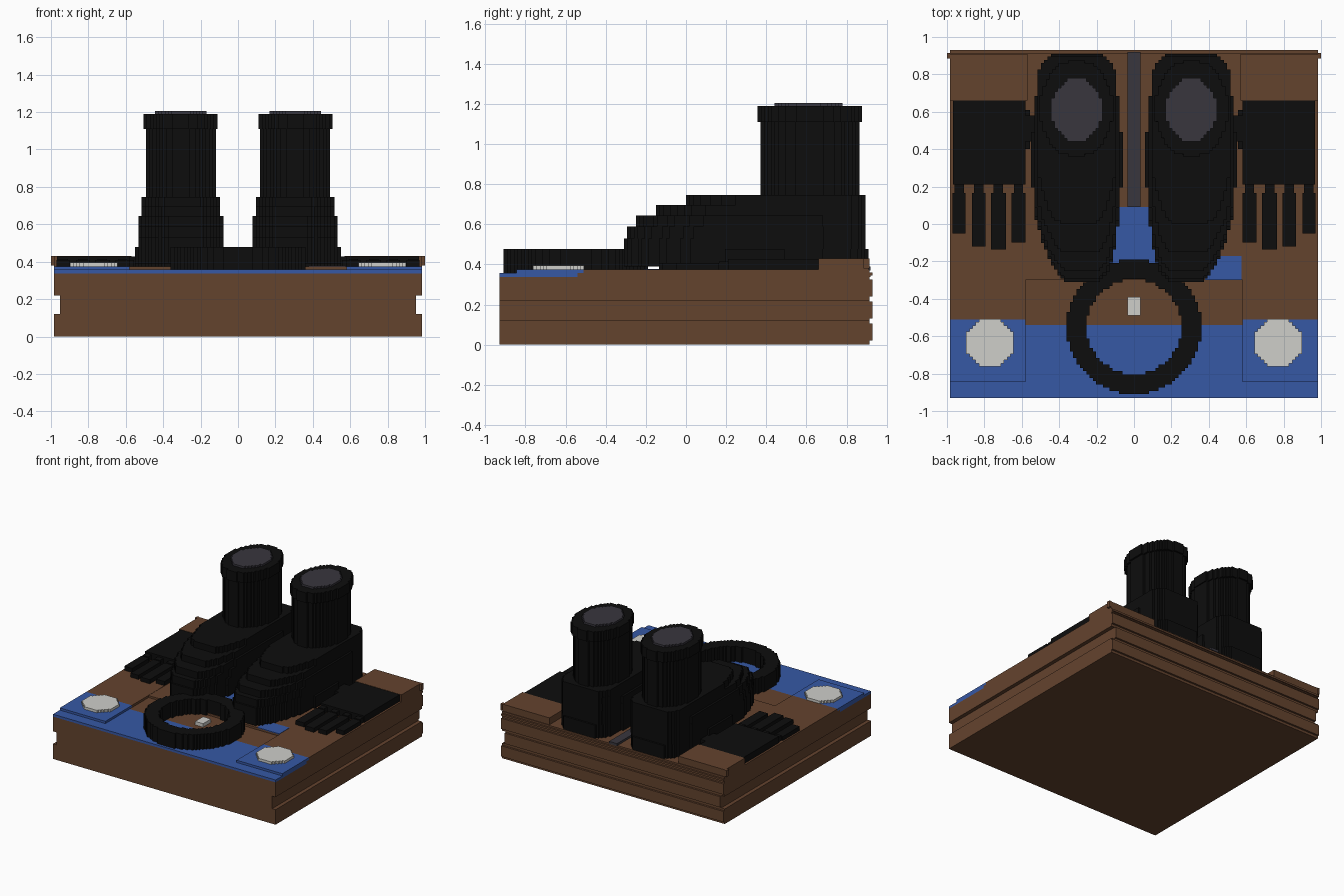
import bpy, bmesh, math

if "Cube" in bpy.data.objects:
    bpy.data.objects.remove(bpy.data.objects["Cube"])

CELL = 0.0175


def material(name, rgb):
    m = bpy.data.materials.new(name)
    m.diffuse_color = (*rgb, 1)
    m.use_nodes = True
    m.node_tree.nodes["Principled BSDF"].inputs["Base Color"].default_value = m.diffuse_color
    return m


BROWN = material("wood brown", (0.127, 0.056, 0.027))
BLUE = material("cloth blue", (0.037, 0.098, 0.376))
BLACK = material("leather black", (0.004, 0.004, 0.004))
GREY = material("dark grey", (0.040, 0.037, 0.048))
WHITE = material("pale silver", (0.62, 0.62, 0.59))


def finish(name, bm, mat):
    bmesh.ops.recalc_face_normals(bm, faces=bm.faces)
    me = bpy.data.meshes.new(name)
    bm.to_mesh(me)
    bm.free()
    me.materials.append(mat)
    ob = bpy.data.objects.new(name, me)
    bpy.context.collection.objects.link(ob)
    return ob


def box(name, x0, x1, y0, y1, z0, z1, mat):
    bm = bmesh.new()
    bmesh.ops.create_cube(bm, size=1)
    for v in bm.verts:
        v.co = ((x0 + x1) / 2 + v.co.x * (x1 - x0),
                (y0 + y1) / 2 + v.co.y * (y1 - y0),
                (z0 + z1) / 2 + v.co.z * (z1 - z0))
    return finish(name, bm, mat)


def stepped(name, inside, x0, x1, y0, y1, z0, z1, mat, side=1):
    """Slab made of the square cells whose centre passes inside(x, y)."""
    bm = bmesh.new()
    nx, ny = round((x1 - x0) / CELL), round((y1 - y0) / CELL)
    dx, dy = (x1 - x0) / nx, (y1 - y0) / ny
    verts = {}

    def vert(i, j):
        if (i, j) not in verts:
            verts[i, j] = bm.verts.new((side * (x0 + i * dx), y0 + j * dy, z0))
        return verts[i, j]

    for i in range(nx):
        for j in range(ny):
            if inside(x0 + (i + 0.5) * dx, y0 + (j + 0.5) * dy):
                bm.faces.new([vert(i, j), vert(i + 1, j),
                              vert(i + 1, j + 1), vert(i, j + 1)])
    r = bmesh.ops.extrude_face_region(bm, geom=bm.faces[:], use_keep_orig=True)
    for g in r["geom"]:
        if isinstance(g, bmesh.types.BMVert):
            g.co.z = z1
    return finish(name, bm, mat)


def ellipse(name, cx, cy, rx, ry, z0, z1, mat, side=1, hole=0):
    def inside(x, y):
        d = math.hypot((x - cx) / rx, (y - cy) / ry)
        return hole < d < 1
    return stepped(name, inside, cx - rx, cx + rx, cy - ry, cy + ry, z0, z1, mat, side)


# Boot plan: half width along y
PLAN = [(-.31, .09), (-.27, .13), (-.2, .165), (-.1, .195), (.1, .235),
        (.45, .24), (.6, .225), (.8, .21), (.85, .19), (.91, .135)]


def half_width(y):
    if y < PLAN[0][0]:
        return 0
    for (a, wa), (b, wb) in zip(PLAN, PLAN[1:]):
        if y <= b:
            return wa + (wb - wa) * (y - a) / (b - a)
    return 0


def boot_layer(name, front, back, limit, z0, z1, side):
    shift = front + 0.31

    def inside(x, y):
        centre = 0.305 - 0.09 * max(0, 0.05 - y)
        w = half_width(y)
        if y < 0.5:
            w = min(w, half_width(y - shift))
        return abs(x - centre) < min(w, limit)
    stepped(name, inside, 0.06, 0.55, front, back, z0, z1, BLACK, side)


# Crate: core with grooved sides and planked back
box("crate_bottom", -.983, .983, -.93, .915, 0, .12, BROWN)
box("crate_groove", -.953, .953, -.93, .915, .12, .22, BROWN)
box("crate_top", -.983, .983, -.93, .915, .22, .338, BROWN)
for z0, z1, w in [(.02, .105, .983), (.13, .215, .953), (.24, .325, .983), (.345, .36, .983)]:
    box("back_plank", -w, w, .91, .93, z0, z1, BROWN)

# Lid: blue front, brown centre and sides
box("blue_front", -.983, .983, -.93, -.54, .338, .357, BLUE)
box("lid_base", -.983, .983, -.54, .92, .338, .357, BROWN)
box("lid_centre", -.58, .58, -.30, .915, .357, .373, BROWN)
box("blue_centre", -.15, .15, -.21, .09, .37, .378, BLUE)
box("blue_patch", .38, .575, -.30, -.17, .37, .376, BLUE)
box("centre_strip", -.035, .035, .09, .92, .37, .39, GREY)
box("buckle_pin", -.035, .035, -.49, -.39, .357, .385, WHITE)

# Ring lying at the front
ellipse("ring", 0, -.55, .36, .36, .357, .478, BLACK, hole=.70)

FINGERS = [(.90, .97, -.05), (.795, .865, -.12), (.685, .765, -.135), (.58, .655, -.10)]

for s, tag in ((1, "right"), (-1, "left")):
    def sbox(name, x0, x1, y0, y1, z0, z1, mat):
        a, b = sorted((s * x0, s * x1))
        box(f"{name}_{tag}", a, b, y0, y1, z0, z1, mat)

    # Side lid panels, raised back corner and lip
    sbox("lid_side", .58, .983, -.51, .915, .357, .375, BROWN)
    sbox("blue_corner", .58, .983, -.845, -.51, .357, .375, BLUE)
    sbox("back_corner", .57, .983, .66, .91, .375, .43, BROWN)
    sbox("corner_lip", .983, 1.0, .885, .915, .38, .43, BROWN)

    # Coin with eight sides
    stepped(f"coin_{tag}", lambda x, y: abs(x - .77) + abs(y + .635) < .185,
            .643, .897, -.762, -.508, .375, .395, WHITE, s)

    # Glove with four fingers and a thumb
    sbox("glove_palm", .58, .968, .21, .66, .375, .428, BLACK)
    for x0, x1, y0 in FINGERS:
        m = (x0 + x1) / 2
        sbox("glove_finger", x0, x1, y0, .165, .375, .408, BLACK)
        sbox("finger_root", m - .025, m + .025, .165, .21, .375, .415, BLACK)
    sbox("glove_thumb", .53, .58, .44, .58, .375, .428, BLACK)
    sbox("thumb_base", .555, .58, .40, .61, .375, .41, BLACK)

    # Boot foot in steps
    for i, (f, b, lim, z0, z1) in enumerate([
            (-.125, .91, .24, .373, .39), (-.31, .91, .24, .39, .478),
            (-.31, .895, .222, .478, .53), (-.295, .895, .222, .53, .59),
            (-.25, .895, .222, .59, .645), (-.15, .895, .203, .645, .695),
            (0, .895, .203, .695, .745)]):
        boot_layer(f"boot_foot_{tag}_{i}", f, b, lim, z0, z1, s)

    # Boot shaft, cuff and opening
    ellipse(f"boot_shaft_{tag}", .305, .617, .187, .247, .745, 1.11, BLACK, s)
    ellipse(f"boot_cuff_{tag}", .308, .617, .198, .26, 1.11, 1.19, BLACK, s)
    ellipse(f"boot_opening_{tag}", .306, .61, .137, .17, 1.19, 1.205, GREY, s)
